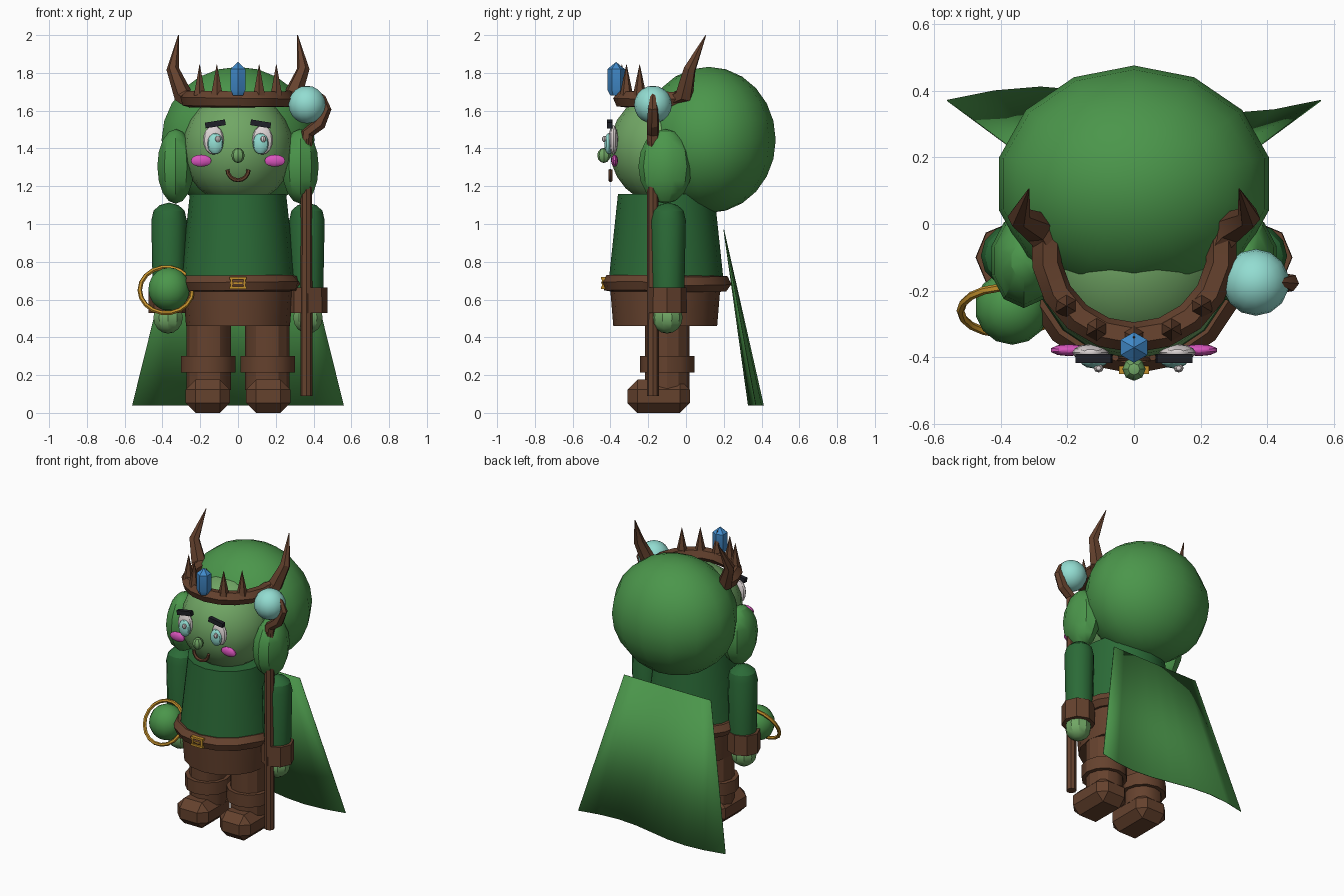
import bpy, bmesh, math
from mathutils import Matrix, Vector, Euler

if "Cube" in bpy.data.objects:
    bpy.data.objects.remove(bpy.data.objects["Cube"])

COLOURS = {
    "leaf_green": (0.07, 0.305, 0.07), "skin_green": (0.165, 0.385, 0.13),
    "dark_green": (0.024, 0.145, 0.038), "brown": (0.13, 0.054, 0.027),
    "pale_cyan": (0.29, 0.72, 0.64), "blue": (0.055, 0.26, 0.60),
    "gold": (0.55, 0.28, 0.025), "black": (0.013, 0.014, 0.02),
    "white": (0.72, 0.66, 0.66), "pink": (0.68, 0.09, 0.50),
}
MATS = {}
for key, rgb in COLOURS.items():
    MATS[key] = bpy.data.materials.new(key)
    MATS[key].diffuse_color = (*rgb, 1)


def finish(name, bm, mat, smooth=30):
    me = bpy.data.meshes.new(name)
    bmesh.ops.recalc_face_normals(bm, faces=bm.faces)
    bm.to_mesh(me)
    bm.free()
    me.materials.append(MATS[mat])
    ob = bpy.data.objects.new(name, me)
    bpy.context.collection.objects.link(ob)
    if smooth:
        bpy.ops.object.select_all(action='DESELECT')
        ob.select_set(True)
        bpy.context.view_layer.objects.active = ob
        bpy.ops.object.shade_smooth_by_angle(angle=math.radians(smooth))
    return ob


def ball(name, mat, loc, size, seg=14, rings=10):
    bm = bmesh.new()
    m = Matrix.Translation(loc) @ Matrix.Diagonal((*size, 1))
    bmesh.ops.create_uvsphere(bm, u_segments=seg, v_segments=rings, radius=1, matrix=m)
    return finish(name, bm, mat)


def lathe(name, mat, centre, profile, seg=16):
    """Closed surface of revolution from (radius, z) points, bottom to top."""
    bm = bmesh.new()
    rows = []
    for r, z in profile:
        rows.append([bm.verts.new((centre[0] + r * math.sin(2 * math.pi * i / seg),
                                   centre[1] + r * math.cos(2 * math.pi * i / seg), z))
                     for i in range(seg)])
    for a, b in zip(rows, rows[1:]):
        for i in range(seg):
            j = (i + 1) % seg
            bm.faces.new((a[i], a[j], b[j], b[i]))
    bm.faces.new(rows[0])
    bm.faces.new(rows[-1])
    bmesh.ops.remove_doubles(bm, verts=bm.verts, dist=1e-5)
    return finish(name, bm, mat)


def box(name, mat, loc, size, tilt=0, bevel=0):
    bm = bmesh.new()
    m = (Matrix.Translation(loc) @ Matrix.Rotation(tilt, 4, 'Y')
         @ Matrix.Diagonal((*size, 1)))
    bmesh.ops.create_cube(bm, size=1, matrix=m)
    if bevel:
        bmesh.ops.bevel(bm, geom=bm.edges[:], offset=bevel, segments=1, affect='EDGES')
    return finish(name, bm, mat, 0)


def tube(name, mat, points, sides=6, closed=False):
    """Tapered tube through (x, y, z, radius) points."""
    bm = bmesh.new()
    pos = [Vector(p[:3]) for p in points]
    n = len(pos)
    rows, side = [], None
    for k, p in enumerate(pos):
        if closed:
            t = pos[(k + 1) % n] - pos[k - 1]
        else:
            t = pos[min(k + 1, n - 1)] - pos[max(k - 1, 0)]
        t.normalize()
        if side is None:
            side = t.orthogonal()
        side = (side - t * side.dot(t)).normalized()
        up = t.cross(side)
        rows.append([bm.verts.new(p + points[k][3] * (
            side * math.cos(2 * math.pi * i / sides) + up * math.sin(2 * math.pi * i / sides)))
            for i in range(sides)])
    pairs = list(zip(rows, rows[1:])) + ([(rows[-1], rows[0])] if closed else [])
    for a, b in pairs:
        for i in range(sides):
            j = (i + 1) % sides
            bm.faces.new((a[i], a[j], b[j], b[i]))
    if not closed:
        bm.faces.new(rows[0])
        bm.faces.new(rows[-1])
    return finish(name, bm, mat)


def ring(name, mat, loc, major, minor, rot=(0, 0, 0), seg=16, sides=6):
    m = Euler(rot).to_matrix()
    pts = []
    for i in range(seg):
        a = 2 * math.pi * i / seg
        pts.append((*(Vector(loc) + m @ Vector((major * math.cos(a), major * math.sin(a), 0))), minor))
    return tube(name, mat, pts, sides, True)


# head, hair and body
ball("head", "skin_green", (0, -0.11, 1.40), (0.295, 0.295, 0.30), 16, 12)
ball("hair", "leaf_green", (0, 0.12, 1.445), (0.415, 0.355, 0.387), 14, 12)
lathe("tunic", "dark_green", (0, -0.105), [(0.305, 0.69), (0.255, 1.16)])
lathe("trousers", "brown", (0, -0.11), [(0.275, 0.46), (0.295, 0.70)])
ring("belt", "brown", (0, -0.105, 0.685), 0.298, 0.047, seg=16)
for z in (0.662, 0.712):
    box("buckle_bar", "gold", (0, -0.437, z), (0.09, 0.024, 0.014))
for x in (-0.035, 0.035):
    box("buckle_side", "gold", (x, -0.438, 0.687), (0.012, 0.016, 0.05))
box("buckle_tongue", "gold", (0, -0.44, 0.687), (0.05, 0.016, 0.01))

# cape with one wave along its hem
bm = bmesh.new()
N = 8
cols = []
for i in range(N + 1):
    u = 2 * i / N - 1
    cols.append((bm.verts.new((0.33 * u, 0.20, 0.97)),
                 bm.verts.new((0.56 * u, 0.37 - 0.04 * math.sin(math.pi * u), 0.04))))
for a, b in zip(cols, cols[1:]):
    bm.faces.new((a[0], b[0], b[1], a[1]))
cape = finish("cape", bm, "leaf_green")
thick = cape.modifiers.new("thickness", 'SOLIDIFY')
thick.thickness = 0.004
thick.offset = 0

# paired parts
for s, tag in ((-1, "left"), (1, "right")):
    ball(tag + "_hair_lock", "leaf_green", (s * 0.33, -0.11, 1.305), (0.102, 0.142, 0.198), 10, 8)
    lathe(tag + "_sleeve", "dark_green", (s * 0.365, -0.095),
          [(0.086, 0.62), (0.094, 1.02), (0.082, 1.07), (0.05, 1.10), (0.001, 1.113)], 12)
    lathe(tag + "_cuff", "brown", (s * 0.37, -0.10), [(0.105, 0.53), (0.103, 0.665)], 8)
    ball(tag + "_hand", "skin_green", (s * 0.37, -0.10, 0.505), (0.082, 0.082, 0.085), 10, 8)
    lathe(tag + "_leg", "brown", (s * 0.155, -0.10), [(0.118, 0.12), (0.118, 0.47)], 12)
    lathe(tag + "_boot_cuff", "brown", (s * 0.157, -0.10), [(0.144, 0.215), (0.144, 0.30)], 12)
    box(tag + "_boot", "brown", (s * 0.16, -0.145, 0.088), (0.235, 0.33, 0.175), 0, 0.052)
    # face
    ball(tag + "_eye_white", "white", (s * 0.13, -0.385, 1.445), (0.055, 0.025, 0.078), 12, 8)
    ball(tag + "_iris", "pale_cyan", (s * 0.12, -0.408, 1.425), (0.042, 0.025, 0.056), 12, 8)
    ball(tag + "_eye_glint", "white", (s * 0.12 + 0.014, -0.432, 1.45), (0.015, 0.013, 0.017), 8, 6)
    box(tag + "_eyebrow", "black", (s * 0.12, -0.403, 1.53), (0.108, 0.028, 0.03), s * 0.16)
    ball(tag + "_cheek", "pink", (s * 0.195, -0.378, 1.335), (0.057, 0.018, 0.032), 10, 8)
    # horn growing from the crown's end
    tube(tag + "_horn", "brown",
         [(s * 0.25, -0.06, 1.655, 0.045), (s * 0.29, -0.01, 1.68, 0.05),
          (s * 0.345, 0.02, 1.82, 0.034), (s * 0.315, 0.105, 2.0, 0.002)])

ball("nose", "skin_green", (0, -0.435, 1.363), (0.035, 0.035, 0.04), 8, 6)
smile = [math.pi * (1 + i / 8) for i in range(9)]
tube("mouth", "brown", [(0.056 * math.cos(a), -0.40, 1.288 + 0.056 * math.sin(a), 0.011)
                        for a in smile])

# crown: open band, spikes and crystal
def crown_point(deg, r=0.265):
    a = math.radians(deg)
    return r * math.sin(a), -0.075 - r * math.cos(a)

tube("crown_band", "brown", [(*crown_point(d), 1.66, 0.046) for d in range(-100, 101, 20)])
for d in (-50, -25, 0, 25, 50):
    lathe("crown_spike", "brown", crown_point(d), [(0.036, 1.68), (0.001, 1.845)], 6)
lathe("crown_crystal", "blue", (0, -0.37),
      [(0.03, 1.68), (0.046, 1.71), (0.046, 1.82), (0.001, 1.857)], 6)

# staff with crook and orb
SX, SY = 0.362, -0.175
lathe("staff", "brown", (SX, SY), [(0.032, 0.09), (0.03, 1.45)], 8)
tube("staff_crook", "brown",
     [(SX, SY, 1.39, 0.03), (SX + 0.005, SY, 1.48, 0.034), (SX + 0.07, SY, 1.53, 0.034),
      (SX + 0.105, SY, 1.61, 0.028), (SX + 0.085, SY, 1.67, 0.017), (SX + 0.06, SY, 1.705, 0.002)])
ball("staff_orb", "pale_cyan", (0.365, SY, 1.632), (0.1, 0.1, 0.1), 14, 10)

# held orb with its ring
ball("held_orb", "leaf_green", (-0.365, -0.25, 0.655), (0.112, 0.112, 0.115), 14, 10)
ring("orb_ring", "gold", (-0.38, -0.26, 0.65), 0.14, 0.012, (math.radians(60), 0, 0), 18)

for m in bpy.data.materials:
    if m.users and not m.is_grease_pencil:
        m.use_nodes = True
        m.node_tree.nodes["Principled BSDF"].inputs["Base Color"].default_value = m.diffuse_color
